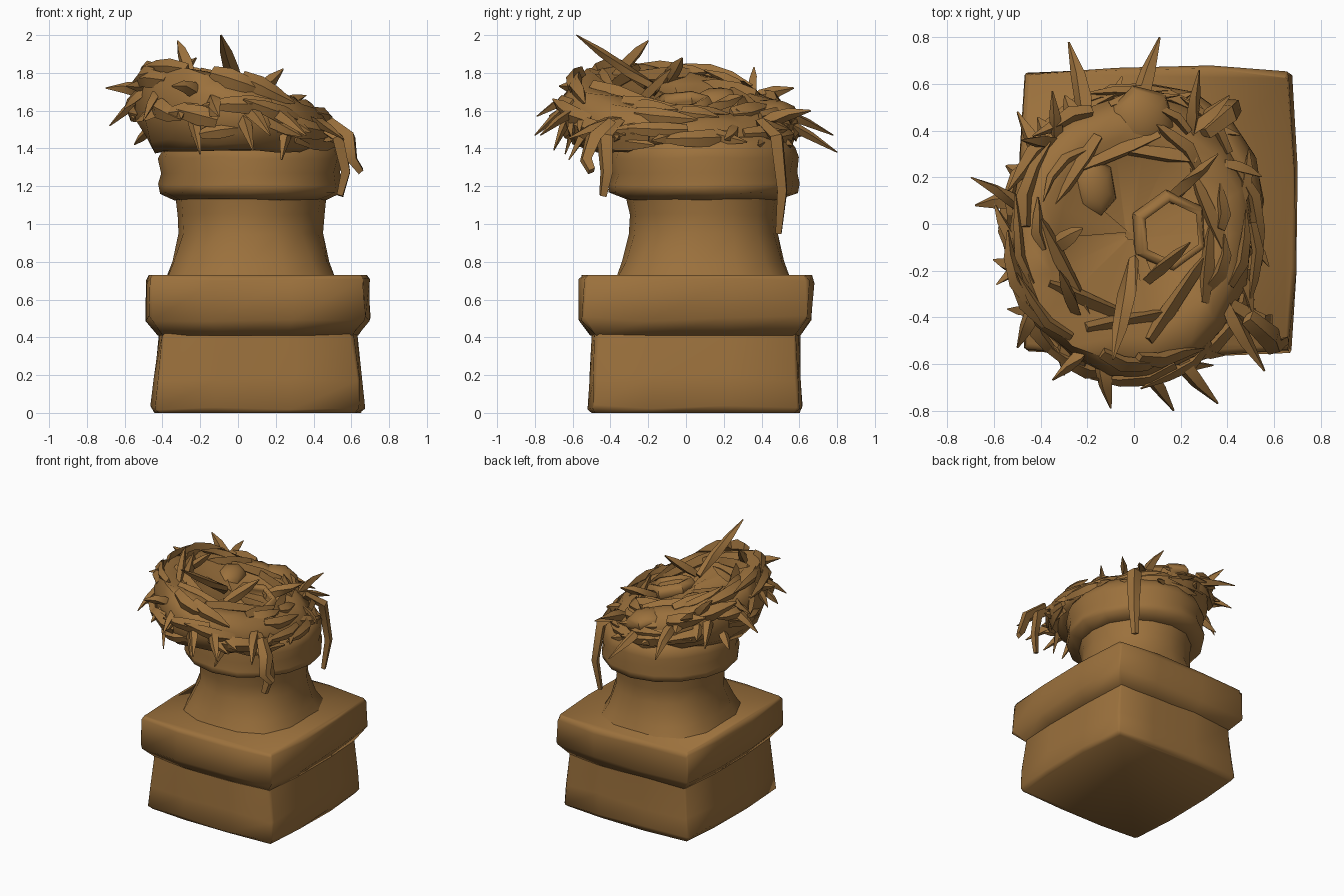
import bpy, bmesh, math, random
from mathutils import Vector

random.seed(11)
if "Cube" in bpy.data.objects:
    bpy.data.objects.remove(bpy.data.objects["Cube"])

brown = bpy.data.materials.new("earth_brown")
brown.use_nodes = True
brown.diffuse_color = (0.33, 0.165, 0.046, 1)
brown.node_tree.nodes["Principled BSDF"].inputs["Base Color"].default_value = brown.diffuse_color


def jit(a):
    return random.uniform(-a, a)


def finish(bm, name, angle):
    bmesh.ops.recalc_face_normals(bm, faces=bm.faces)
    mesh = bpy.data.meshes.new(name)
    bm.to_mesh(mesh)
    bm.free()
    mesh.materials.append(brown)
    ob = bpy.data.objects.new(name, mesh)
    bpy.context.collection.objects.link(ob)
    bpy.ops.object.select_all(action="DESELECT")
    ob.select_set(True)
    bpy.context.view_layer.objects.active = ob
    bpy.ops.object.shade_smooth_by_angle(angle=math.radians(angle))
    return ob


def loft(bm, rings):
    """Skin closed rings of points and cap both ends."""
    loops = [[bm.verts.new(p) for p in ring] for ring in rings]
    n = len(loops[0])
    for a, b in zip(loops, loops[1:]):
        for i in range(n):
            j = (i + 1) % n
            bm.faces.new((a[i], a[j], b[j], b[i]))
    bm.faces.new(loops[0][::-1])
    bm.faces.new(loops[-1])


def slab(name, levels, rough):
    """Weathered square block with bowed sides; levels hold x0, x1, y0, y1, z."""
    side = [(-0.94, -0.96), (-0.4, -1), (0.3, -1), (0.94, -0.96)]
    outline = []
    for k in range(4):
        for x, y in side:
            for _ in range(k):
                x, y = -y, x
            outline.append((x, y))
    bm = bmesh.new()
    rings = []
    for x0, x1, y0, y1, z in levels:
        edge = 0 if z in (levels[0][4], levels[-1][4]) else rough
        rings.append([((x0 + x1) / 2 + u * (x1 - x0) / 2 + jit(rough * 0.5),
                       (y0 + y1) / 2 + v * (y1 - y0) / 2 + jit(rough * 0.5),
                       z + jit(edge)) for u, v in outline])
    loft(bm, rings)
    return finish(bm, name, 75)


def lathe(name, profile, place, sides, rough):
    bm = bmesh.new()
    loft(bm, [[Vector(place(math.tau * i / sides, r, h)) + Vector((jit(rough), jit(rough), jit(rough)))
               for i in range(sides)] for r, h in profile])
    return finish(bm, name, 65)


# Square pedestal in two courses
slab("plinth_base", [(-0.44, 0.65, -0.5, 0.6, 0), (-0.46, 0.67, -0.52, 0.62, 0.03),
                     (-0.44, 0.66, -0.51, 0.61, 0.18), (-0.42, 0.63, -0.5, 0.6, 0.42)], 0.014)
slab("plinth_cap", [(-0.42, 0.63, -0.5, 0.6, 0.41), (-0.495, 0.7, -0.57, 0.67, 0.5),
                    (-0.49, 0.69, -0.565, 0.675, 0.7), (-0.475, 0.675, -0.55, 0.66, 0.73)], 0.016)


# Round shaft, squared off toward its foot, and collar
def upright(a, r, h):
    r *= 1 + 0.6 * max(0, 0.95 - h) * math.sin(2 * a) ** 2
    return (0.068 + r * math.cos(a), 0.095 + r * math.sin(a) * 1.03, h)


lathe("shaft", [(0.45, 0.71), (0.415, 0.8), (0.385, 0.95), (0.385, 1.05), (0.4, 1.16)], upright, 16, 0.006)
lathe("collar", [(0.4, 1.13), (0.485, 1.165), (0.49, 1.21), (0.475, 1.27), (0.49, 1.35),
                 (0.47, 1.4), (0.43, 1.46)], upright, 16, 0.006)


# Leaning nest bowl
def nest(a, r, h):
    x, y = r * math.cos(a) - 0.01, 1.14 * r * math.sin(a) - 0.05
    return (x, y, 1.38 + h * (1 - 0.9 * x - 0.4 * y))


lathe("nest_bowl", [(0.42, 0.0), (0.485, 0.045), (0.525, 0.13), (0.525, 0.22), (0.47, 0.3),
                    (0.38, 0.315), (0.31, 0.28), (0.02, 0.25)], nest, 18, 0.02)


def twig(bm, points, radius, flat=0.7, tip=0.12):
    """Four-sided tapering stick through four points."""
    points = [Vector(p) for p in points]
    rings = []
    for i, p in enumerate(points):
        d = points[min(i + 1, len(points) - 1)] - points[max(i - 1, 0)]
        u = d.cross(Vector((p.x, p.y, 0.1))).normalized()
        v = d.cross(u).normalized()
        r = radius * (0.8, 1.1, 0.85, tip)[i]
        rings.append([p + u * r, p + v * r * flat, p - u * r, p - v * r * flat])
    loft(bm, rings)


# Broad flat sticks woven around the rim
bm = bmesh.new()
for i in range(40):
    a = math.tau * i / 40 + jit(0.1)
    turn = random.choice((-1, 1)) * random.uniform(0.14, 0.24)
    r, h = random.choice(((0.515, 0.08), (0.54, 0.14), (0.54, 0.2), (0.48, 0.3), (0.4, 0.31), (0.52, 0.25)))
    dh = jit(0.04)
    path = [nest(a + turn * k, r + flare, h + dh * (k - 1.5) / 2)
            for k, flare in enumerate((-0.02, 0.005, 0.01, random.uniform(-0.01, 0.05)))]
    twig(bm, path, random.uniform(0.035, 0.055), 0.6)
finish(bm, "woven_sticks", 45)

# Short jagged ends poking from the outer wall
bm = bmesh.new()
for i in range(18):
    a = math.tau * i / 18 + jit(0.12)
    turn, h = jit(0.12), random.uniform(0.1, 0.24)
    drop = random.uniform(0.01, 0.09)
    twig(bm, [nest(a + turn * k, 0.48 + 0.04 * k, h - drop * k / 3) for k in range(4)], 0.035)
finish(bm, "jagged_ends", 45)

# Loose spikes, each growing from the rim to a tip
tips = [(-0.28, 0.78, 1.47), (0.11, 0.8, 1.38), (0.28, 0.66, 1.6), (0.41, 0.55, 1.5),
        (-0.35, 0.57, 1.72), (-0.48, 0.36, 1.83), (0.36, -0.77, 1.47), (0.56, -0.63, 1.45),
        (0.17, -0.8, 1.47), (-0.1, -0.79, 1.57), (-0.35, -0.67, 1.73), (-0.5, -0.53, 1.55),
        (-0.59, -0.26, 1.73), (-0.7, 0.2, 1.72), (-0.68, 0.08, 1.52), (-0.2, -0.64, 1.37),
        (0.23, -0.62, 1.34), (0.08, -0.7, 1.39), (-0.5, 0.48, 1.5)]
bm = bmesh.new()
for tip in tips:
    tip = Vector(tip)
    a = math.atan2((tip.y + 0.05) / 1.14, tip.x) + random.choice((-1, 1)) * random.uniform(0.05, 0.2)
    root = Vector(nest(a, 0.46, 0.22))
    bend = Vector((jit(0.01), jit(0.01), 0.015))
    twig(bm, [root, root.lerp(tip, 0.3) + bend, root.lerp(tip, 0.6) + bend, tip], 0.038)
# Upright spikes
for root, tip in (((0, -0.15, 1.7), (-0.09, -0.58, 2.0)), ((-0.25, -0.38, 1.78), (-0.32, -0.2, 1.97)),
                  ((0.05, -0.25, 1.64), (0.24, -0.08, 1.82)), ((0.15, 0.1, 1.6), (0.36, 0.3, 1.68)),
                  ((-0.35, -0.1, 1.76), (-0.22, -0.02, 1.88))):
    root, tip = Vector(root), Vector(tip)
    twig(bm, [root, root.lerp(tip, 0.35), root.lerp(tip, 0.7), tip], 0.038)
# Drooping strands over the low side
for x, y, z, out in ((0.4, 0.49, 0.95, 0.02), (0.54, -0.44, 1.15, 0.02), (0.65, -0.5, 1.28, -0.03)):
    twig(bm, [(x * 0.75, y * 0.8, 1.54), (x * 0.95 + out, y * 0.98, 1.46),
              (x + out * 1.5, y + out, (z + 1.4) / 2), (x, y, z)], 0.048, 0.7, 0.55)
finish(bm, "loose_spikes", 45)

# Long straws lying across the bowl
bm = bmesh.new()
for i in range(9):
    a = math.tau * i / 9 + jit(0.2)
    ends = Vector(nest(a, 0.4, 0.3)), Vector(nest(a + random.uniform(0.9, 1.4), 0.36, 0.285))
    twig(bm, [ends[0].lerp(ends[1], t) for t in (0, 0.3, 0.7, 1)], 0.05, 0.6)
finish(bm, "bowl_straws", 45)


# Faceted eggs and an open shell
def egg(name, x, y, z, size, lean, is_open=False):
    bm = bmesh.new()
    bmesh.ops.create_uvsphere(bm, u_segments=6, v_segments=6, radius=1)
    if is_open:
        top = [v for v in bm.verts if v.co.z > 0.6]
        bmesh.ops.delete(bm, geom=top, context="VERTS")
    ob = finish(bm, name, 50)
    ob.location, ob.scale, ob.rotation_euler = (x, y, z), size, (0.1, 0.25, lean)
    if is_open:
        wall = ob.modifiers.new("wall", "SOLIDIFY")
        wall.thickness = 0.15


egg("egg_back", 0.035, 0.45, 1.57, (0.15, 0.15, 0.085), 0.3)
egg("egg_side", -0.17, 0.16, 1.65, (0.1, 0.14, 0.07), 0.2)
egg("open_shell", 0.15, -0.03, 1.61, (0.18, 0.18, 0.11), 0.1, True)
